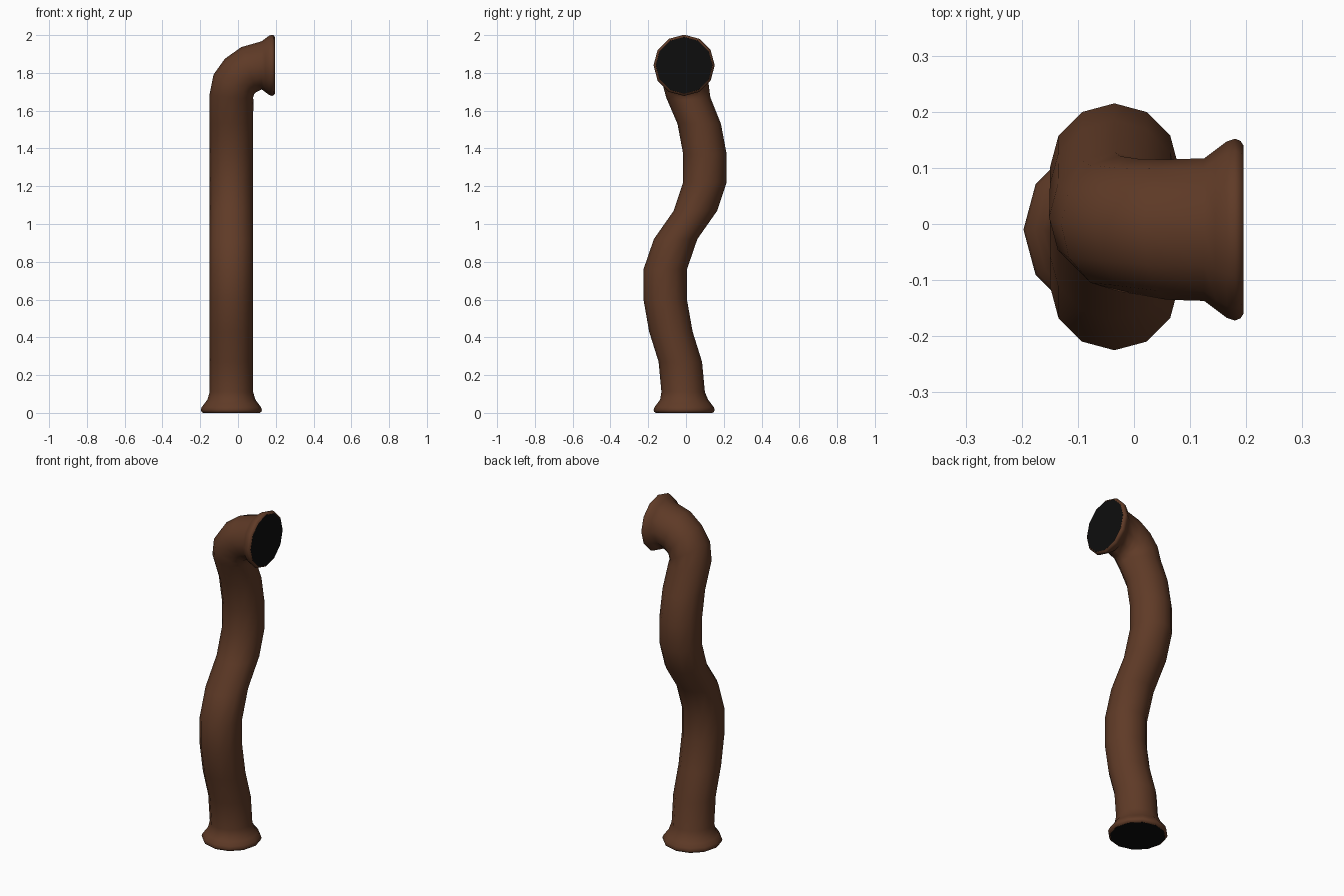
import bpy, bmesh, math
from mathutils import Vector

cube = bpy.data.objects.get("Cube")
if cube:
    bpy.data.objects.remove(cube)

SIDES = 12


def material(name, rgb):
    m = bpy.data.materials.new(name)
    m.use_nodes = True
    m.diffuse_color = (*rgb, 1)
    bsdf = m.node_tree.nodes["Principled BSDF"]
    bsdf.inputs["Base Color"].default_value = (*rgb, 1)
    bsdf.inputs["Roughness"].default_value = 0.8
    return m


brown = material("rusty brown", (0.115, 0.043, 0.02))
black = material("dark opening", (0.004, 0.004, 0.004))


def ring(bm, centre, radius, tilt):
    """Circle of vertices, tilted from flat (0) to facing +x (90 degrees)."""
    t = math.radians(tilt)
    across = Vector((math.cos(t), 0, -math.sin(t)))
    side = Vector((0, 1, 0))
    angles = [math.tau * i / SIDES for i in range(SIDES)]
    return [bm.verts.new(Vector(centre) + radius * (math.cos(a) * across + math.sin(a) * side))
            for a in angles]


def finish(bm, name, mat):
    mesh = bpy.data.meshes.new(name)
    bmesh.ops.recalc_face_normals(bm, faces=bm.faces)
    bm.to_mesh(mesh)
    bm.free()
    mesh.materials.append(mat)
    obj = bpy.data.objects.new(name, mesh)
    bpy.context.collection.objects.link(obj)
    return obj


# Flared flange: distance from the open end, radius
flange = [(0, 0.15), (0.005, 0.158), (0.015, 0.162), (0.03, 0.157), (0.05, 0.142), (0.07, 0.127)]
# Wavy upright pipe: y, z
wave = [(-0.015, 0.11), (-0.03, 0.27), (-0.08, 0.43), (-0.11, 0.60), (-0.11, 0.76),
        (-0.055, 0.92), (0.05, 1.07), (0.10, 1.22), (0.10, 1.37), (0.07, 1.53)]
# Elbow: x, y, z, radius, tilt
elbow = [(-0.035, 0.012, 1.67, 0.117, 6), (-0.025, 0.0, 1.73, 0.121, 30),
         (0.008, -0.005, 1.782, 0.121, 50), (0.058, -0.01, 1.818, 0.125, 71)]

BASE_X, MID_Y, END_X, END_Z = -0.035, -0.01, 0.195, 1.84
rings = [((BASE_X, MID_Y, d), r, 0) for d, r in flange]
rings += [((BASE_X, y, z), 0.115, 0) for y, z in wave]
rings += [((x, y, z), r, tilt) for x, y, z, r, tilt in elbow]
rings += [((END_X - d, MID_Y, END_Z), r, 90) for d, r in reversed(flange)]

# Pipe body lofted through all rings
bm = bmesh.new()
loops = [ring(bm, *r) for r in rings]
for a, b in zip(loops, loops[1:]):
    for i in range(SIDES):
        j = (i + 1) % SIDES
        bm.faces.new((a[i], a[j], b[j], b[i]))
pipe = finish(bm, "pipe", brown)
bpy.ops.object.select_all(action="DESELECT")
pipe.select_set(True)
bpy.context.view_layer.objects.active = pipe
bpy.ops.object.shade_smooth_by_angle(angle=math.radians(60))

# Dark discs closing both mouths, facing outward
for name, spec, outward in (("lower_opening", rings[0], Vector((0, 0, -1))),
                            ("upper_opening", rings[-1], Vector((1, 0, 0)))):
    bm = bmesh.new()
    face = bm.faces.new(ring(bm, *spec))
    face.normal_update()
    flip = face.normal.dot(outward) < 0
    disc = finish(bm, name, black)
    if disc.data.polygons[0].normal.dot(outward) < 0:
        disc.data.flip_normals()
